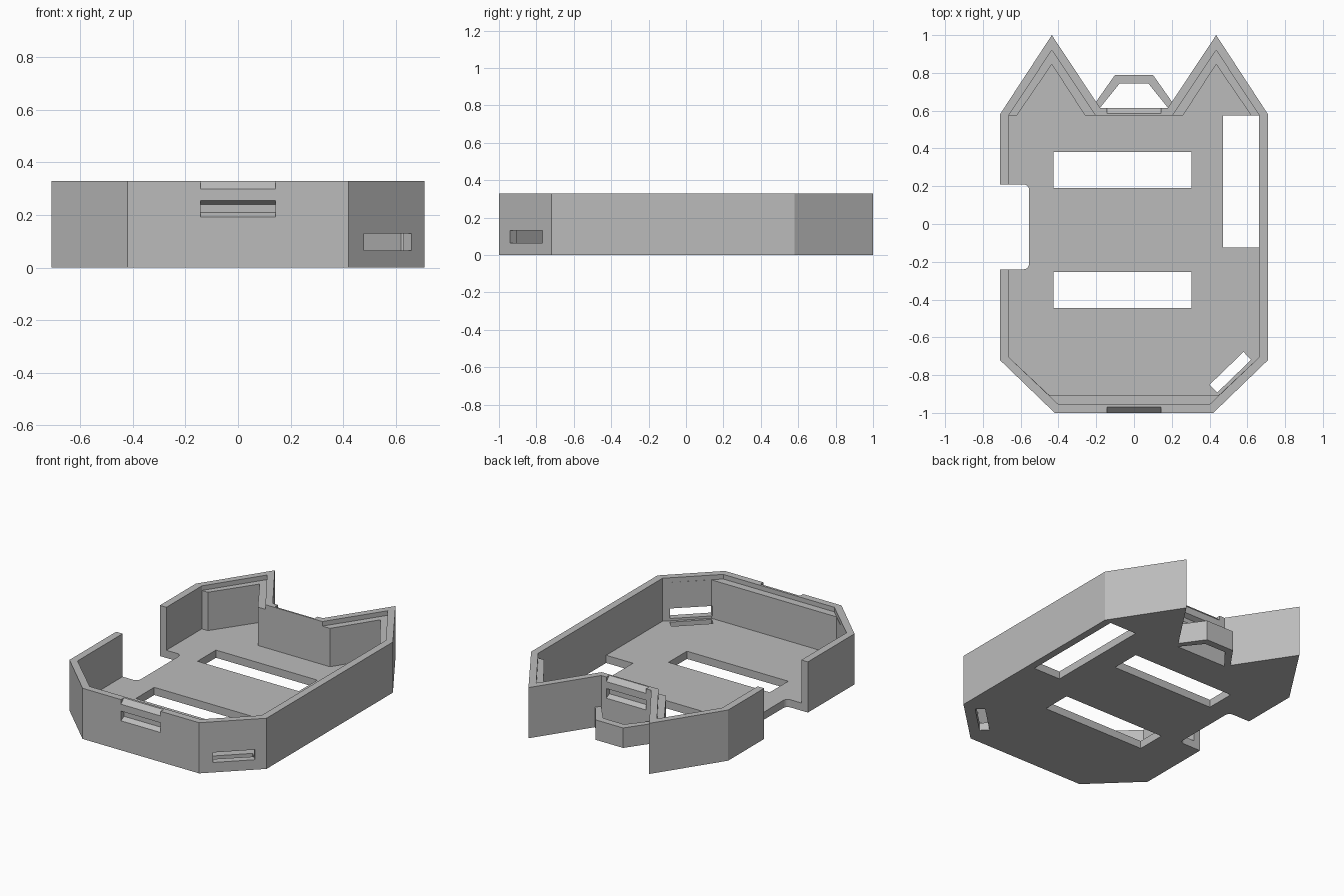
import bpy
import bmesh
from math import cos, sin, pi
from mathutils import Matrix, Vector

if "Cube" in bpy.data.objects:
    bpy.data.objects.remove(bpy.data.objects["Cube"])

HEIGHT, FLOOR, LEDGE = 0.33, 0.05, 0.30

grey = bpy.data.materials.new("plain grey")
grey.use_nodes = True
grey.diffuse_color = (0.5, 0.5, 0.5, 1)
grey.node_tree.nodes["Principled BSDF"].inputs["Base Color"].default_value = (0.5, 0.5, 0.5, 1)


def prism(name, points, low, high, matrix=Matrix()):
    """Extrude a closed outline from low to high along local z."""
    bm = bmesh.new()
    base = bm.faces.new([bm.verts.new((x, y, low)) for x, y in points])
    top = bmesh.ops.extrude_face_region(bm, geom=[base])["geom"]
    verts = [g for g in top if isinstance(g, bmesh.types.BMVert)]
    bmesh.ops.translate(bm, verts=verts, vec=(0, 0, high - low))
    bmesh.ops.transform(bm, matrix=matrix, verts=bm.verts)
    bmesh.ops.recalc_face_normals(bm, faces=bm.faces)
    mesh = bpy.data.meshes.new(name)
    bm.to_mesh(mesh)
    bm.free()
    mesh.materials.append(grey)
    obj = bpy.data.objects.new(name, mesh)
    bpy.context.collection.objects.link(obj)
    return obj


def mirrored(half):
    """Complete an outline from its +x half."""
    return half + [(-x, y) for x, y in reversed(half)]


def rect(x0, x1, y0, y1):
    return [(x0, y0), (x1, y0), (x1, y1), (x0, y1)]


def cut(target, cutter):
    mod = target.modifiers.new("cut", 'BOOLEAN')
    mod.operation, mod.solver, mod.object = 'DIFFERENCE', 'EXACT', cutter
    bpy.context.view_layer.objects.active = target
    bpy.ops.object.modifier_apply(modifier=mod.name)
    bpy.data.objects.remove(cutter)


# Tray body with two pointed ears
tray = prism("tray", mirrored([(0.42, -1), (0.71, -0.72), (0.71, 0.58),
                               (0.435, 1), (0.18, 0.615)]), 0, HEIGHT)

# Cavity, narrower below the ledge in the ears and along the front
cut(tray, prism("lower_cavity", mirrored(
    [(0.45, -0.905), (0.663, -0.705), (0.663, 0.575), (0.62, 0.575),
     (0.435, 0.845), (0.26, 0.575)]), FLOOR, LEDGE + 0.01))
cut(tray, prism("upper_cavity", mirrored(
    [(0.4, -0.955), (0.663, -0.705), (0.663, 0.575),
     (0.435, 0.92), (0.205, 0.575)]), LEDGE, 0.5))

# Openings in the floor
for area in [(-0.425, 0.305, 0.19, 0.38), (-0.425, 0.305, -0.445, -0.255),
             (0.47, 0.663, -0.125, 0.575)]:
    cut(tray, prism("floor_opening", rect(*area), -0.1, 0.2))

# Side notch with rounded inner corners
r, edge, y_low, y_high = 0.03, -0.555, -0.24, 0.21
notch = [(-0.9, y_low)]
for cy, start in ((y_low + r, -pi / 2), (y_high - r, 0)):
    for i in range(6):
        a = start + i * pi / 10
        notch.append((edge - r + r * cos(a), cy + r * sin(a)))
notch.append((-0.9, y_high))
cut(tray, prism("side_notch", notch, -0.1, 0.5))

# Corner slot through the slanted wall, and the floor hole behind it
along = Vector((0.29, 0.28, 0)).normalized()
out = Vector((along.y, -along.x, 0))


def corner_frame(x, y):
    m = Matrix((along, -out, (0, 0, 1))).transposed().to_4x4()
    return Matrix.Translation((x, y, 0)) @ m


cut(tray, prism("corner_slot", rect(-0.125, 0.125, -0.08, 0.085), 0.065, 0.13,
                corner_frame(0.57, -0.855)))
cut(tray, prism("corner_floor_hole", rect(-0.125, 0.125, -0.029, 0.029), -0.1, 0.13,
                corner_frame(0.51, -0.785)))

# Snap groove and lead-in chamfer on the front and back walls
GROOVE = [(-0.02, 0.18), (0.03, 0.21), (0.03, 0.24), (-0.02, 0.265)]
CHAMFER = [(-0.01, 0.29), (0.04, 0.34), (-0.01, 0.34)]
for wall_y, inward in ((-1, 1), (0.615, -1)):
    for profile in (GROOVE, CHAMFER):
        # local x is the depth, local y is up, local z runs across
        m = Matrix(((0, 0, 1, 0), (inward, 0, 0, wall_y), (0, 1, 0, 0), (0, 0, 0, 1)))
        cut(tray, prism("snap_groove", profile, -0.143, 0.143, m))

# Lanyard loop between the ears
prism("lanyard_loop", [(0.22, 0.62), (0.1, 0.79), (-0.1, 0.79), (-0.22, 0.62),
                       (-0.18, 0.615), (-0.075, 0.745), (0.075, 0.745), (0.18, 0.615)],
      0, 0.13)
